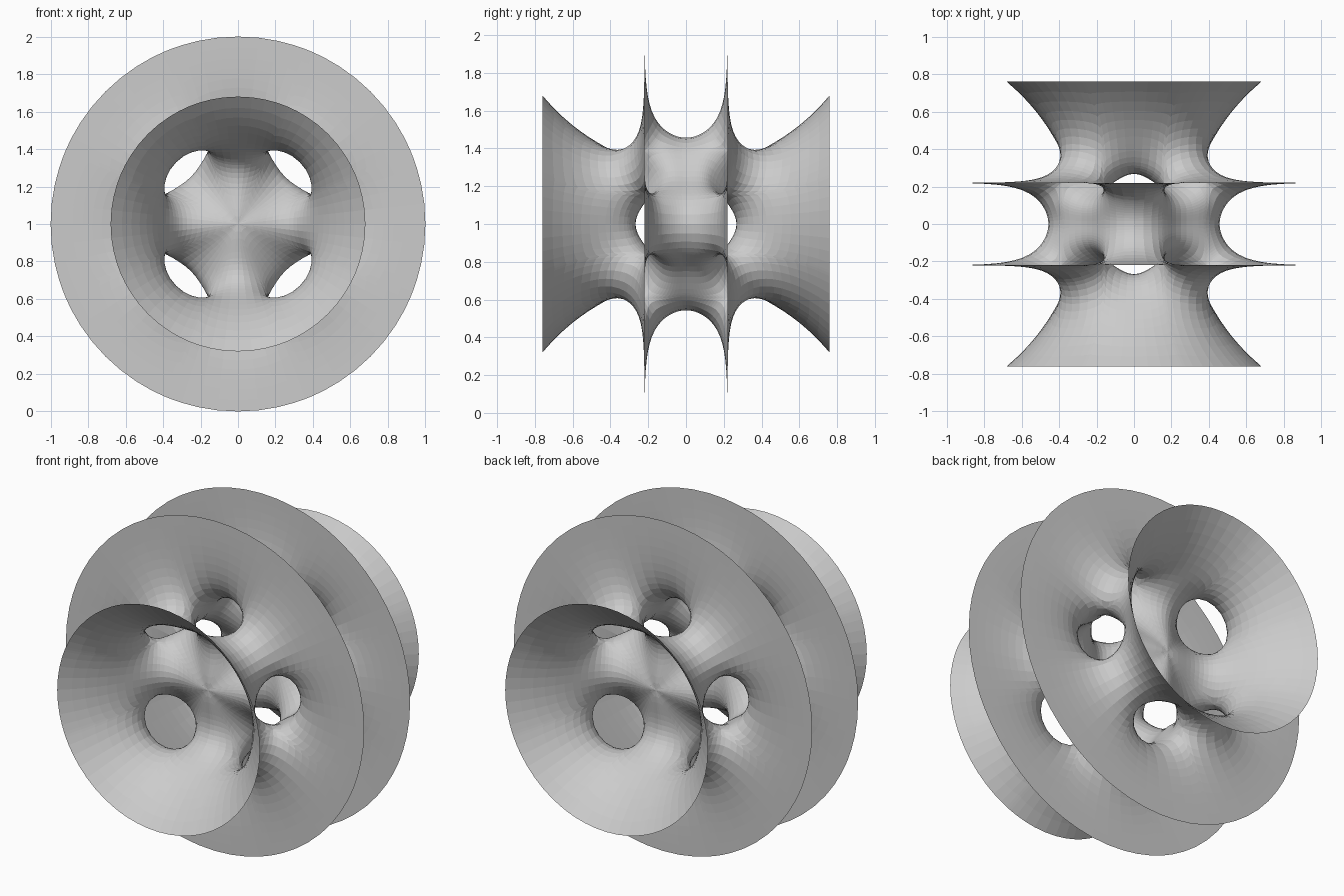
import bpy, bmesh, math

if "Cube" in bpy.data.objects:
    bpy.data.objects.remove(bpy.data.objects["Cube"])

R0, Y0, S = 0.42, 0.22, 0.105     # crossing ring radius, height and tunnel scale
COLS, ROWS = 10, 11               # grid of one wing in a 45 degree sector


def smooth(t):
    t = max(0.0, min(1.0, t))
    return t * t * (3 - 2 * t)


def wing_point(wing, c, t):
    """Radius and depth on one wing of a saddle: sinh(a) * sinh(b) = -cos(4 angle)."""
    length = {"cone": 0.76 - Y0, "barrel": Y0, "outer": 1 - R0, "inner": R0}[wing] / S
    root = math.asinh(math.sqrt(abs(c)))
    a = root + (length - root) * t ** 1.35
    b = math.asinh(c / math.sinh(a)) if a > 1e-9 else 0.0
    if wing == "barrel":           # meets its mirror image squarely
        b += math.asinh(c / math.sinh(2 * length - a)) * smooth(t)
    if wing == "inner":            # all sectors meet in the centre
        b *= 1 - t ** 4
    if wing in ("cone", "outer"):
        b *= 1 - t ** 6
    r, y = {"cone": (R0 - S * b, Y0 + S * a),
            "barrel": (R0 + S * b, Y0 - S * a),
            "outer": (R0 + S * a, Y0 - S * b),
            "inner": (R0 - S * a, Y0 + S * b)}[wing]
    if wing == "cone":             # flare towards the open rim
        r += 1.3 * max(0.0, y - 0.313) ** 2
    elif wing == "barrel":         # slight waist
        r -= 0.015 * (1 - smooth(y / 0.127))
    elif wing == "inner":          # bulging inner wall
        y += 0.068 * smooth((0.327 - r) / 0.327)
    return max(r, 0.0), y


def sector_columns():
    for i in range(COLS + 1):
        phi = (0.5 - i / COLS) * math.pi
        s = math.sin(phi) if 2 * i != COLS else 0.0
        c = s * abs(s)
        yield math.acos(max(-1.0, min(1.0, c))) / 4, c


bm = bmesh.new()
columns = list(sector_columns())
for wing in ("cone", "barrel", "outer", "inner"):
    grid = [[(ang, *wing_point(wing, c, j / ROWS)) for j in range(ROWS + 1)]
            for ang, c in columns]
    # repeat the patch in eight sectors on both sides
    for quarter in range(4):
        for turn in (1, -1):
            for side in (1, -1):
                verts = []
                for col in grid:
                    line = []
                    for ang, r, y in col:
                        th = quarter * math.pi / 2 + turn * ang
                        line.append(bm.verts.new((r * math.sin(th), side * y,
                                                  1 + r * math.cos(th))))
                    verts.append(line)
                for i in range(COLS):
                    for j in range(ROWS):
                        bm.faces.new((verts[i][j], verts[i + 1][j],
                                      verts[i + 1][j + 1], verts[i][j + 1]))

# weld the patches into one continuous sheet
bmesh.ops.remove_doubles(bm, verts=bm.verts[:], dist=0.0005)
bmesh.ops.recalc_face_normals(bm, faces=bm.faces[:])
mesh = bpy.data.meshes.new("minimal_surface")
bm.to_mesh(mesh)
bm.free()
obj = bpy.data.objects.new("minimal_surface", mesh)
bpy.context.collection.objects.link(obj)
